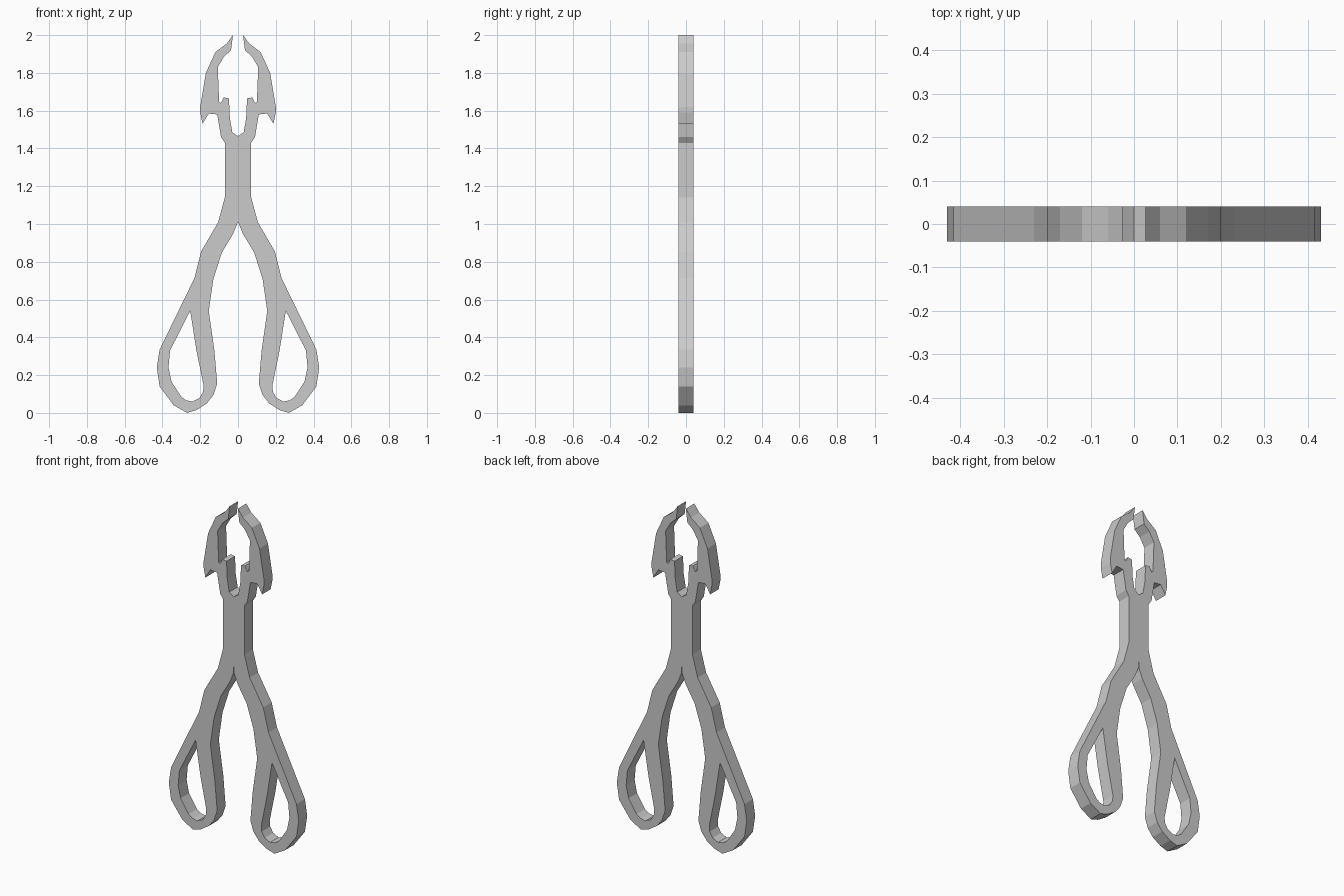
import bpy
from math import pi

if "Cube" in bpy.data.objects:
    bpy.data.objects.remove(bpy.data.objects["Cube"])

# Right half of the silhouette (x, z), grouped by feature
jaw_inner = [(0, 1.465), (0.03, 1.485), (0.043, 1.56), (0.048, 1.665),
             (0.075, 1.67), (0.09, 1.64), (0.10, 1.645), (0.107, 1.83),
             (0.075, 1.885), (0.037, 1.92)]
jaw_outer = [(0.027, 2.0), (0.06, 1.955), (0.12, 1.91), (0.17, 1.80),
             (0.2, 1.62), (0.2, 1.59), (0.188, 1.53), (0.155, 1.585), (0.11, 1.58)]
leg_outer = [(0.09, 1.46), (0.07, 1.43), (0.07, 1.14), (0.105, 1.01),
             (0.195, 0.855), (0.23, 0.715), (0.415, 0.335), (0.43, 0.24), (0.415, 0.14)]
grip_end = [(0.34, 0.04), (0.27, 0), (0.22, 0.015), (0.165, 0.05),
            (0.13, 0.095), (0.11, 0.155)]
leg_inner = [(0.125, 0.33), (0.155, 0.54), (0.13, 0.71), (0.085, 0.85),
             (0.025, 0.95), (0.001, 1.01), (0, 1.05)]
finger_hole = [(0.253, 0.54), (0.36, 0.33), (0.368, 0.24), (0.352, 0.165),
               (0.30, 0.085), (0.275, 0.067), (0.24, 0.06), (0.205, 0.078),
               (0.185, 0.11), (0.182, 0.145), (0.22, 0.33)]


def mirrored(points):
    return [(-x, z) for x, z in reversed(points)]


def plate(name, loops, thickness):
    """Extrude closed straight-sided loops; inner loops become holes."""
    curve = bpy.data.curves.new(name, 'CURVE')
    curve.dimensions = '2D'
    curve.fill_mode = 'BOTH'
    curve.extrude = thickness / 2
    for loop in loops:
        spline = curve.splines.new('POLY')
        spline.points.add(len(loop) - 1)
        for p, (x, z) in zip(spline.points, loop):
            p.co = (x, z, 0, 1)
        spline.use_cyclic_u = True
    obj = bpy.data.objects.new(name, curve)
    bpy.context.collection.objects.link(obj)
    obj.rotation_euler.x = pi / 2
    bpy.ops.object.select_all(action='DESELECT')
    obj.select_set(True)
    bpy.context.view_layer.objects.active = obj
    bpy.ops.object.convert(target='MESH')
    bpy.ops.object.transform_apply(location=False, rotation=True, scale=False)
    bpy.ops.object.shade_flat()
    return obj


# One flat tongs plate: jaws, neck, legs and two finger loops
half = jaw_inner + jaw_outer + leg_outer + grip_end + leg_inner
outline = half + mirrored(half[1:-1])
plate("tongs_body", [outline, finger_hole, mirrored(finger_hole)], 0.08)
